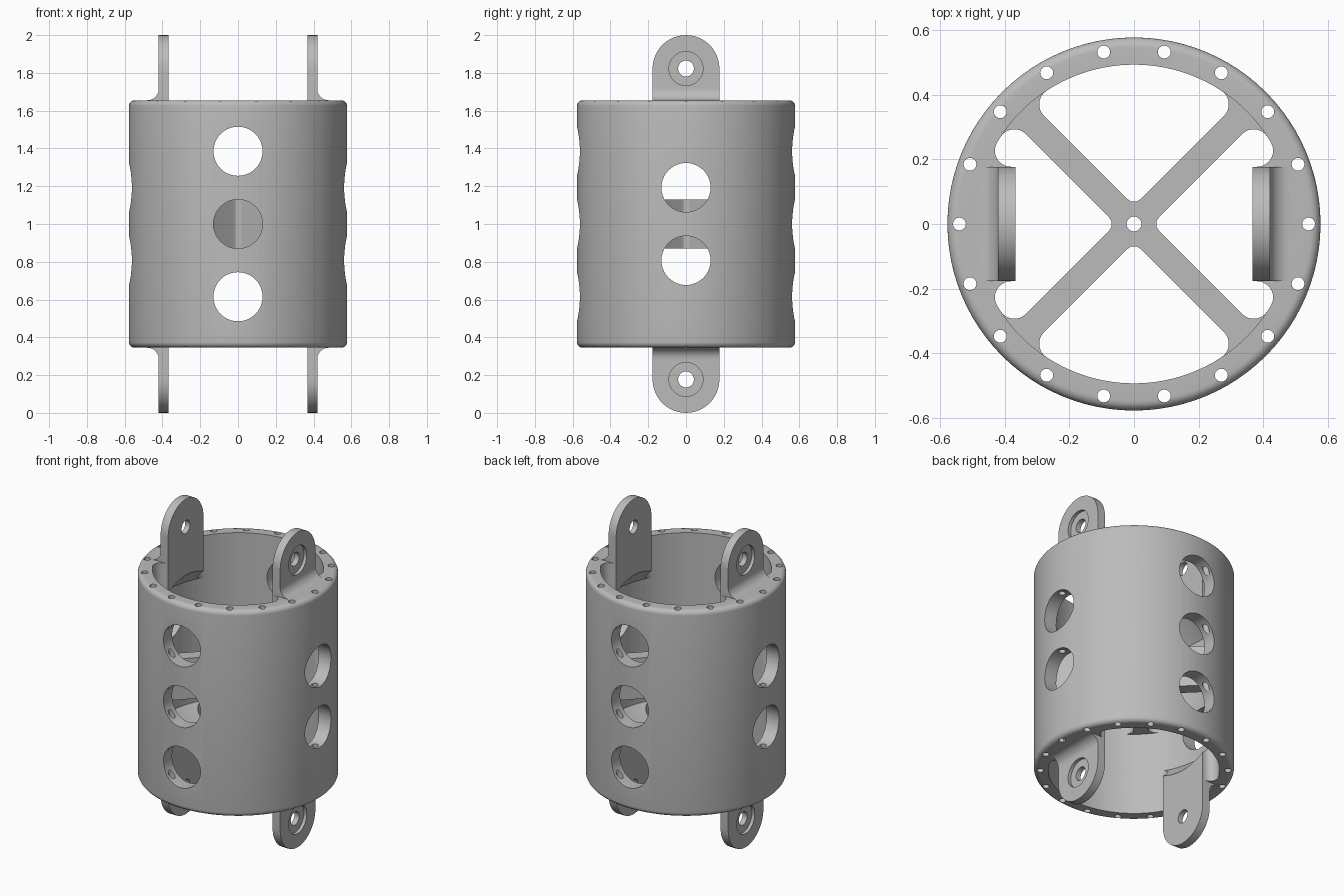
import bpy, bmesh, math
from mathutils import Matrix, Vector

if "Cube" in bpy.data.objects:
    bpy.data.objects.remove(bpy.data.objects["Cube"])

R_OUT, R_IN, HALF = 0.577, 0.493, 0.655   # tube radii and half height about z = 1
gray = bpy.data.materials.new("cast gray")
gray.diffuse_color = (0.5, 0.5, 0.5, 1)
gray.use_nodes = True
gray.node_tree.nodes["Principled BSDF"].inputs["Base Color"].default_value = gray.diffuse_color


def finish(name, bm):
    bmesh.ops.recalc_face_normals(bm, faces=bm.faces)
    me = bpy.data.meshes.new(name)
    bm.to_mesh(me)
    bm.free()
    me.materials.append(gray)
    ob = bpy.data.objects.new(name, me)
    bpy.context.collection.objects.link(ob)
    return ob


def prism(name, pts, a, b, axis="z"):
    """Extrude a 2D outline from a to b along an axis."""
    place = {"z": lambda p, t: (p[0], p[1], t),
             "x": lambda p, t: (t, p[0], p[1]),
             "y": lambda p, t: (p[0], t, p[1])}[axis]
    bm = bmesh.new()
    low = [bm.verts.new(place(p, a)) for p in pts]
    top = [bm.verts.new(place(p, b)) for p in pts]
    bm.faces.new(low)
    bm.faces.new(top)
    for i in range(len(pts)):
        j = (i + 1) % len(pts)
        bm.faces.new((low[i], low[j], top[j], top[i]))
    return finish(name, bm)


def arc(cx, cy, r, a0, a1, n=8):
    return [(cx + r * math.cos(a0 + (a1 - a0) * i / n),
             cy + r * math.sin(a0 + (a1 - a0) * i / n)) for i in range(n + 1)]


def circle(cx, cy, r, n=32):
    return arc(cx, cy, r, 0, 2 * math.pi, n)[:-1]


def boolean(ob, other, op):
    m = ob.modifiers.new(op, "BOOLEAN")
    m.operation, m.object, m.solver = op, other, "EXACT"
    bpy.context.view_layer.update()
    me = bpy.data.meshes.new_from_object(
        ob.evaluated_get(bpy.context.evaluated_depsgraph_get()))
    ob.modifiers.clear()
    ob.data = me
    bpy.data.objects.remove(other)


def wall_fillet(side, r):
    """Fillet between a line at height `side` and the inside of the tube."""
    cy = side + r
    cx = math.sqrt((R_IN - r) ** 2 - cy ** 2)
    a = math.atan2(cy, cx)
    end = (0.515 * math.cos(a), 0.515 * math.sin(a))
    return arc(cx, cy, r, -math.pi / 2, a) + [end]


# Tube: revolved wall section with rounded outer rims
rim = 0.03
section = ([(R_IN, 1 - HALF)]
           + arc(R_OUT - rim, 1 - HALF + rim, rim, -math.pi / 2, 0, 6)
           + arc(R_OUT - rim, 1 + HALF - rim, rim, 0, math.pi / 2, 6)
           + [(R_IN, 1 + HALF)])
bm = bmesh.new()
N = 96
rings = [[bm.verts.new((r * math.cos(2 * math.pi * k / N), r * math.sin(2 * math.pi * k / N), z))
          for r, z in section] for k in range(N)]
for k in range(N):
    A, B = rings[k], rings[(k + 1) % N]
    for i in range(len(section)):
        j = (i + 1) % len(section)
        bm.faces.new((A[i], B[i], B[j], A[j]))
housing = finish("housing", bm)

# Large side ports: three front to back, two left to right
for z in (0.615, 1.0, 1.385):
    boolean(housing, prism("port_cutter", circle(0, z, 0.13, 40), -1, 1, "y"), "DIFFERENCE")
for z in (0.807, 1.193):
    boolean(housing, prism("port_cutter", circle(0, z, 0.13, 40), -1, 1, "x"), "DIFFERENCE")

# Bolt holes running the whole height of the wall
for k in range(18):
    a = math.radians(20 * k)
    cutter = prism("bolt_cutter", circle(0.54 * math.cos(a), 0.54 * math.sin(a), 0.02, 16), 0.2, 1.8)
    boolean(housing, cutter, "DIFFERENCE")

# Cross brace: four diagonal arms with filleted roots and hub
hw, hub_r = 0.04, 0.03
outer = wall_fillet(hw, 0.05)[::-1]
hub = arc(hw + hub_r, hw + hub_r, hub_r, -math.pi / 2, -math.pi, 6)
quarter = outer + hub + [(y, x) for x, y in outer[::-1]]
outline = []
for k in (0, -1, -2, -3):
    a = math.radians(45 + 90 * k)
    # each quarter runs from one arm to the next, so walk them in order
    rot = Matrix.Rotation(-a + math.radians(90), 2)
    outline += [tuple(rot @ Vector(p)) for p in quarter]
brace = prism("cross_brace", outline, 0.87, 1.13)
boolean(brace, prism("hub_cutter", circle(0, 0, 0.023, 24), 0.5, 1.5), "DIFFERENCE")
boolean(housing, brace, "UNION")

# Lug: root block against the wall, rounded ear, outside fillet
X0, X1, W = 0.367, 0.42, 0.177
top = 1 + HALF
half = [(X0, W)] + wall_fillet(W, 0.05)
lug = prism("lug", half + [(0.515, 0)] + [(x, -y) for x, y in half[::-1]], 1.36, top)
bm = bmesh.new()
bmesh.ops.create_cone(bm, cap_ends=True, segments=N, radius1=0.593, radius2=0.05, depth=0.543,
                      matrix=Matrix.Translation((0, 0, 1.29 + 0.2715)))
boolean(lug, finish("taper_cutter", bm), "DIFFERENCE")
ear = prism("ear", [(-W, 1.6), (W, 1.6)] + arc(0, 2 - W, W, 0, math.pi, 24), X0, X1, "x")
boolean(lug, ear, "UNION")
fillet = [(0.40, top - 0.02), (0.40, top + 0.06)] + arc(X1 + 0.06, top + 0.06, 0.06, math.pi, 1.5 * math.pi) \
    + [(X1 + 0.06, top - 0.02)]
boolean(lug, prism("lug_fillet", fillet, -W, W, "y"), "UNION")
boolean(lug, prism("pin_cutter", circle(0, 2 - W, 0.042), 0.2, 0.6, "x"), "DIFFERENCE")
boolean(lug, prism("recess_cutter", circle(0, 2 - W, 0.09, 40), X1 - 0.02, 0.6, "x"), "DIFFERENCE")

# Mirror the lug to both sides and both ends
for sx in (1, -1):
    for sz in (1, -1):
        bm = bmesh.new()
        bm.from_mesh(lug.data)
        bmesh.ops.transform(bm, verts=bm.verts, matrix=Matrix.Translation((0, 0, 1))
                            @ Matrix.Diagonal((sx, 1, sz, 1)) @ Matrix.Translation((0, 0, -1)))
        boolean(housing, finish("lug_copy", bm), "UNION")
bpy.data.objects.remove(lug)

# Smooth curved walls, keep edges crisp
bpy.context.view_layer.objects.active = housing
housing.select_set(True)
bpy.ops.object.shade_smooth_by_angle(angle=math.radians(30))
